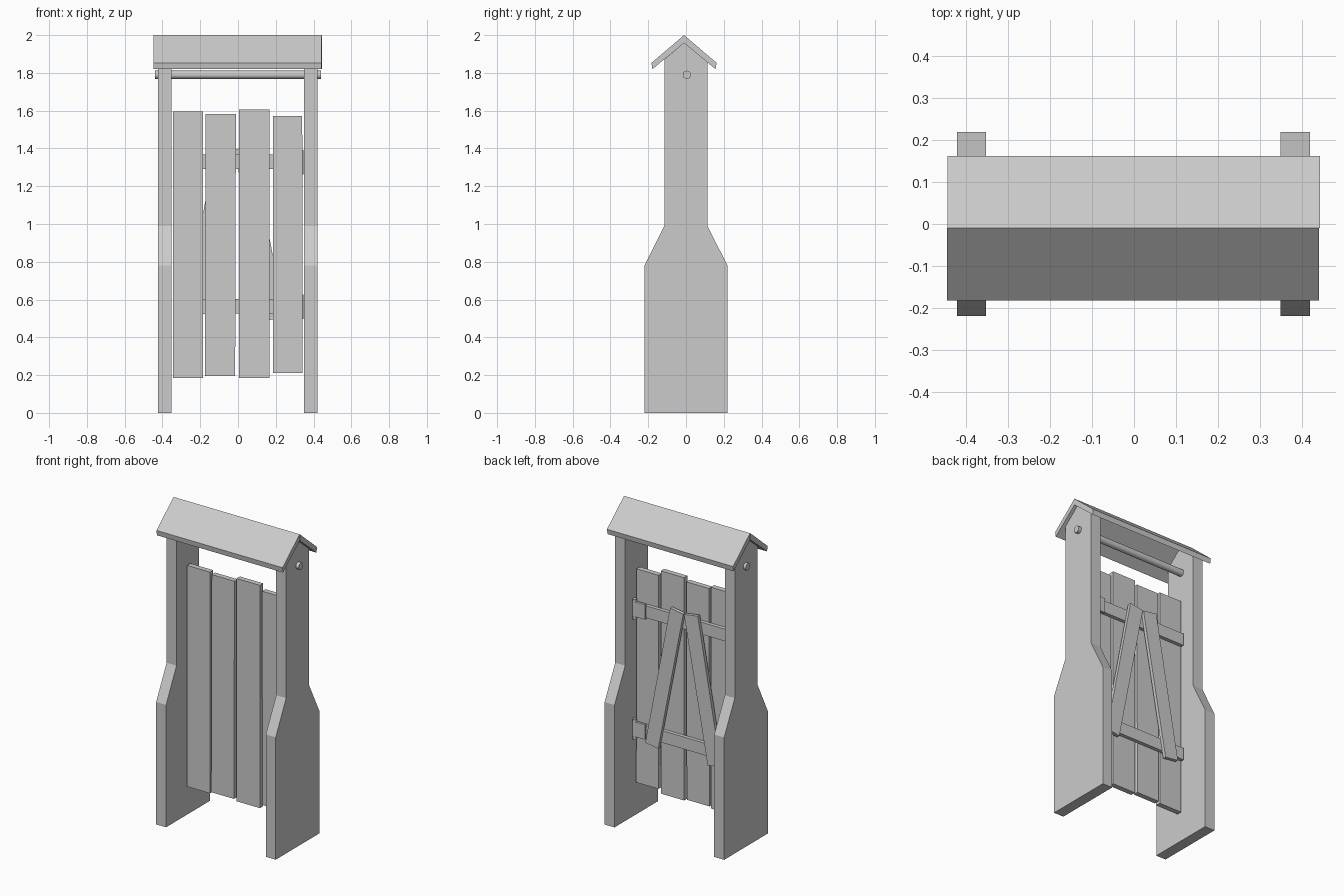
import bpy, bmesh
from math import pi
from mathutils import Matrix

if "Cube" in bpy.data.objects:
    bpy.data.objects.remove(bpy.data.objects["Cube"])


def prism(name, pts, axis, lo, hi):
    """Extrude a 2D profile: axis 'x' takes (y, z) points, axis 'y' takes (x, z) points."""
    bm = bmesh.new()
    place = (lambda p: (lo, p[0], p[1])) if axis == 'x' else (lambda p: (p[0], lo, p[1]))
    face = bm.faces.new([bm.verts.new(place(p)) for p in pts])
    ext = bmesh.ops.extrude_face_region(bm, geom=[face])
    d = hi - lo
    bmesh.ops.translate(bm, verts=[v for v in ext['geom'] if isinstance(v, bmesh.types.BMVert)],
                        vec=(d, 0, 0) if axis == 'x' else (0, d, 0))
    bmesh.ops.recalc_face_normals(bm, faces=bm.faces)
    return finish(name, bm)


def finish(name, bm):
    me = bpy.data.meshes.new(name)
    bm.to_mesh(me)
    bm.free()
    ob = bpy.data.objects.new(name, me)
    bpy.context.collection.objects.link(ob)
    return ob


def board(name, x0, x1, z0, z1, y0, y1, lean=0.0):
    return prism(name, [(x0 - lean, z0), (x1 - lean, z0), (x1 + lean, z1), (x0 + lean, z1)], 'y', y0, y1)


def rod(name, radius, length, matrix, sides=16):
    bm = bmesh.new()
    bmesh.ops.create_cone(bm, cap_ends=True, segments=sides, radius1=radius, radius2=radius,
                          depth=length, matrix=matrix)
    for f in bm.faces:
        f.smooth = len(f.verts) == 4
    for e in bm.edges:
        e.smooth = all(len(f.verts) == 4 for f in e.link_faces)
    return finish(name, bm)


# Side posts, wide at the foot and gabled under the roof
post = [(-.22, 0), (.22, 0), (.22, .78), (.113, .99), (.113, 1.856), (-.01, 1.958),
        (-.115, 1.871), (-.115, .99), (-.22, .78)]
prism("right_post", post, 'x', .35, .42)
prism("left_post", post, 'x', -.423, -.353)

# Two roof boards meeting at the ridge
prism("roof_front", [(-.01, 2.0), (-.183, 1.853), (-.178, 1.82), (-.01, 1.958)], 'x', -.447, .442)
prism("roof_back", [(-.01, 2.0), (.162, 1.853), (.156, 1.82), (-.01, 1.958)], 'x', -.445, .444)

# Round crossbar through the posts
rod("crossbar", .022, .88, Matrix.Translation((0, .005, 1.79)) @ Matrix.Rotation(pi / 2, 4, 'Y'))

# Uneven door planks
for i, (x0, x1, z0, z1, lean) in enumerate([(-.345, -.184, .185, 1.595, 0),
                                            (-.173, -.013, .195, 1.583, .002),
                                            (.004, .168, .185, 1.605, 0),
                                            (.185, .341, .21, 1.572, -.001)]):
    board(f"door_plank_{i + 1}", x0, x1, z0, z1, -.02, .013, lean)

# Battens, hinge plates and hinge pins on the back of the door
for level, z in (("lower", .525), ("upper", 1.29)):
    board(level + "_batten", -.345, .342, z, z + .077, .013, .036)
    board(level + "_hinge_plate", .258, .346, z - .008, z + .087, .03, .046)
    rod(level + "_hinge_pin", .012, .13, Matrix.Translation((.336, .036, z + .037)), 12)

# Diagonal braces forming an inverted V
prism("brace_right", [(.073, 1.41), (-.02, 1.395), (.157, .49), (.248, .505)], 'y', .034, .056)
prism("brace_left", [(-.025, 1.395), (-.122, 1.41), (-.285, .49), (-.192, .478)], 'y', .034, .056)
